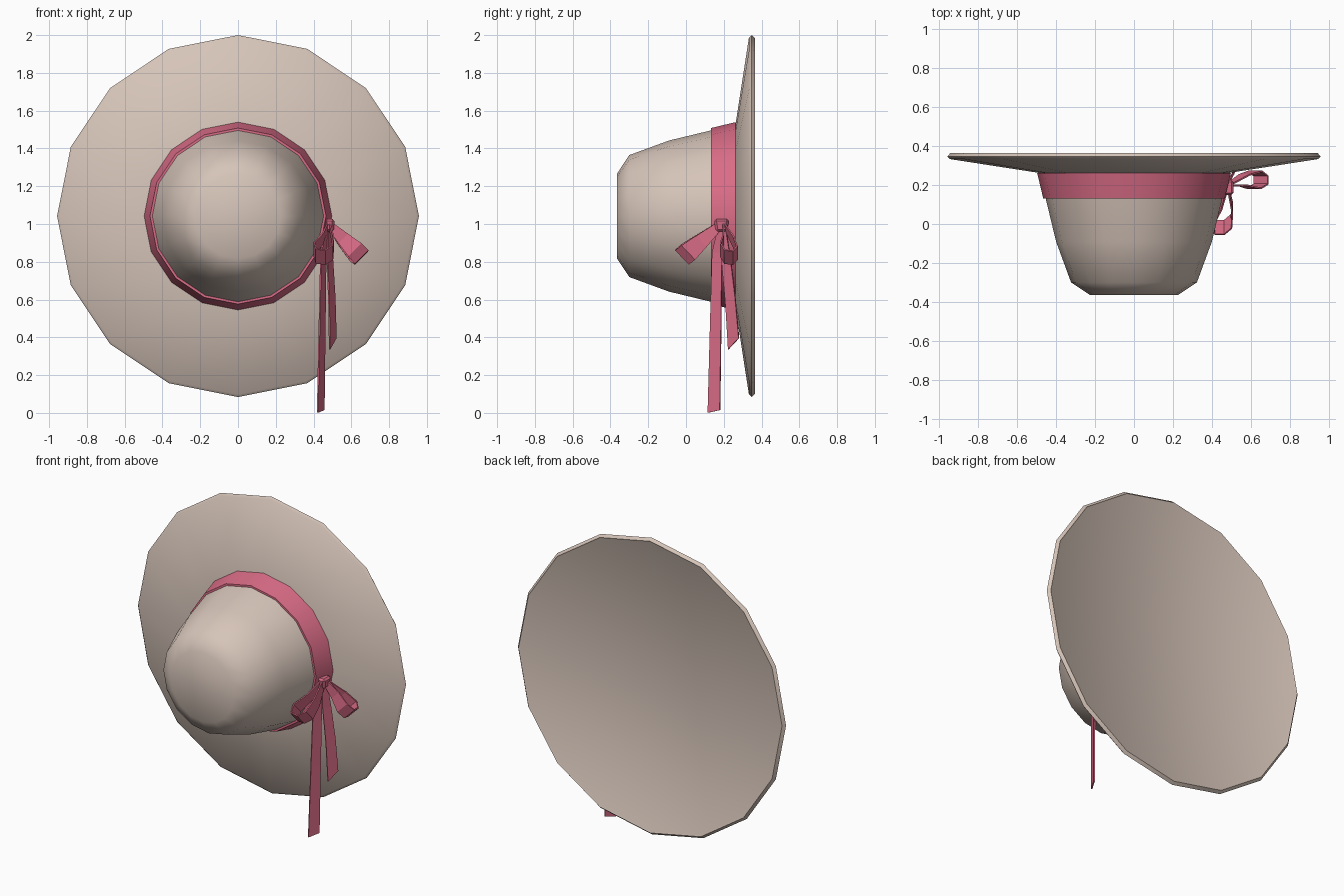
import bpy, bmesh, math
from mathutils import Vector

if "Cube" in bpy.data.objects:
    bpy.data.objects.remove(bpy.data.objects["Cube"])

CZ = 1.042      # height of the hat axis
SIDES = 16


def material(name, rgb):
    m = bpy.data.materials.new(name)
    m.diffuse_color = (*rgb, 1)
    m.use_nodes = True
    m.node_tree.nodes["Principled BSDF"].inputs["Base Color"].default_value = m.diffuse_color
    return m


FELT = material("beige felt", (0.67, 0.555, 0.485))
PINK = material("pink ribbon", (0.70, 0.15, 0.24))


def finish(name, bm, mat, angle):
    bmesh.ops.recalc_face_normals(bm, faces=bm.faces)
    me = bpy.data.meshes.new(name)
    bm.to_mesh(me)
    bm.free()
    ob = bpy.data.objects.new(name, me)
    bpy.context.collection.objects.link(ob)
    me.materials.append(mat)
    if angle:
        bpy.ops.object.select_all(action='DESELECT')
        ob.select_set(True)
        bpy.context.view_layer.objects.active = ob
        bpy.ops.object.shade_smooth_by_angle(angle=math.radians(angle))
    return ob


def lathe(name, profile, mat, closed=False, angle=43):
    """Turn a (y, radius) profile about the hat axis."""
    bm = bmesh.new()
    rings = []
    for y, r in profile:
        angs = [2 * math.pi * i / SIDES for i in range(SIDES)]
        rings.append([bm.verts.new((r * math.sin(a), y, CZ + r * math.cos(a))) for a in angs])
    pairs = list(zip(rings, rings[1:]))
    if closed:
        pairs.append((rings[-1], rings[0]))
    else:
        bm.faces.new(rings[0])
        bm.faces.new(rings[-1])
    for a, b in pairs:
        for i in range(SIDES):
            j = (i + 1) % SIDES
            bm.faces.new((a[i], a[j], b[j], b[i]))
    return finish(name, bm, mat, angle)


def ribbon(name, centres, halves, thick=0.008):
    """Flat-shaded ribbon through the centres, with a half-width vector at each."""
    bm = bmesh.new()
    rows = []
    for c, h in zip(centres, halves):
        c, h = Vector(c), Vector(h)
        rows.append((bm.verts.new(c - h), bm.verts.new(c + h)))
    for a, b in zip(rows, rows[1:]):
        bm.faces.new((a[0], a[1], b[1], b[0]))
    ob = finish(name, bm, PINK, 0)
    s = ob.modifiers.new("thickness", 'SOLIDIFY')
    s.thickness = thick
    s.offset = 0
    return ob


def bow_loop(name, start, end, opening, half):
    """Teardrop loop from the knot out to the end and back."""
    start, end, opening, half = map(Vector, (start, end, opening, half))
    shape = [(0, 0.1), (0.5, 0.85), (0.85, 1), (1, 0.35),
             (0.97, -0.65), (0.75, -1), (0.4, -0.35), (0, -0.1)]
    centres = [start.lerp(end, t) + opening * s for t, s in shape]
    halves = [half * (0.4 + 0.6 * min(1, t / 0.8)) for t, s in shape]
    return ribbon(name, centres, halves)


# Hat: crown and wide brim, back closed and very slightly recessed
lathe("hat", [(-0.365, 0.225), (-0.30, 0.323), (-0.09, 0.40), (0.13, 0.453),
              (0.262, 0.485), (0.333, 0.944), (0.347, 0.958), (0.365, 0.942),
              (0.361, 0.935)], FELT)

# Band around the crown base
lathe("hat_band", [(0.132, 0.445), (0.132, 0.466), (0.262, 0.497), (0.262, 0.475)],
      PINK, closed=True, angle=30)

# Knot
bm = bmesh.new()
bmesh.ops.create_cube(bm, size=1)
for v in bm.verts:
    taper = 1 if v.co.z > 0 else 0.75
    v.co = Vector((0.485 + v.co.x * 0.055 * taper, 0.188 + v.co.y * 0.08 * taper,
                   0.993 + v.co.z * 0.067))
bmesh.ops.bevel(bm, geom=bm.edges[:], offset=0.012, segments=1, affect='EDGES')
finish("bow_knot", bm, PINK, 0)

# Bow loops, one forward and one outward
bow_loop("bow_loop_front", (0.48, 0.175, 0.99), (0.445, -0.02, 0.825),
         (0.05, 0.004, 0), (0, 0.036, -0.038))
bow_loop("bow_loop_side", (0.49, 0.20, 0.99), (0.653, 0.233, 0.822),
         (-0.006, 0.042, 0), (0.036, 0, 0.036))

# Hanging tails
ribbon("tail_long", [(0.475, 0.185, 0.98), (0.452, 0.165, 0.85), (0.445, 0.157, 0.45), (0.438, 0.148, 0.008)],
       [(0.008, 0.015, 0), (0.013, 0.026, 0), (0.015, 0.029, 0.003), (0.017, 0.032, 0.007)])
ribbon("tail_short", [(0.482, 0.195, 0.98), (0.486, 0.212, 0.82), (0.497, 0.235, 0.60), (0.502, 0.252, 0.366)],
       [(0.008, 0.015, 0), (0.014, 0.024, 0), (0.016, 0.026, 0.01), (0.017, 0.028, 0.03)])
